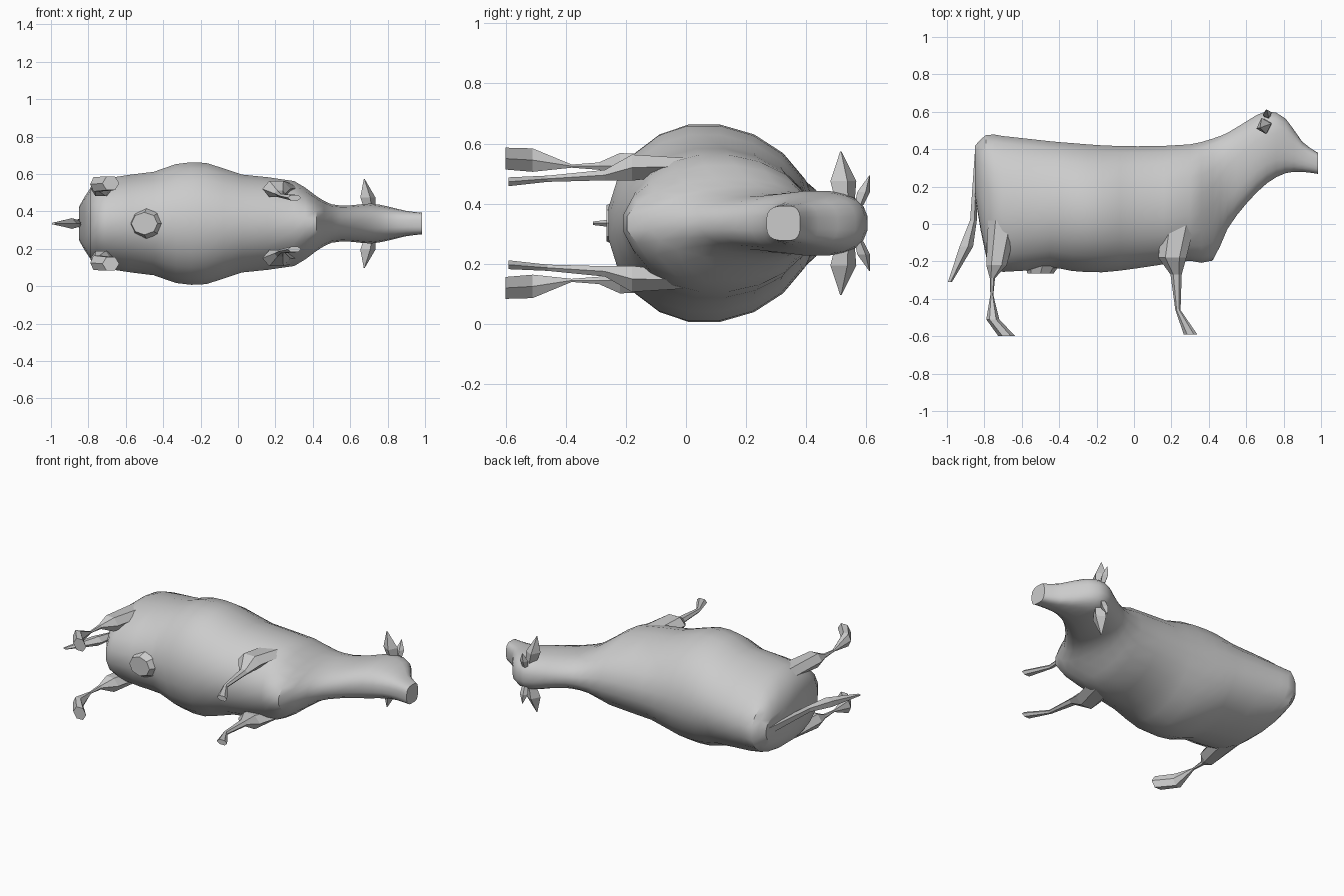
import bpy, bmesh, math
from mathutils import Vector

if "Cube" in bpy.data.objects:
    bpy.data.objects.remove(bpy.data.objects["Cube"])

MID = 0.335  # height of the animal's plane of symmetry (it lies on its side)

grey = bpy.data.materials.new("hide grey")
grey.diffuse_color = (0.6, 0.6, 0.6, 1)
grey.use_nodes = True
grey.node_tree.nodes["Principled BSDF"].inputs["Base Color"].default_value = grey.diffuse_color


def skin(name, rings, smooth=False):
    """Join equal rings of points into a closed surface."""
    bm = bmesh.new()
    loops = [[bm.verts.new(p) for p in r] for r in rings]
    n = len(loops[0])
    for a, b in zip(loops, loops[1:]):
        for i in range(n):
            j = (i + 1) % n
            bm.faces.new((a[i], a[j], b[j], b[i]))
    bm.faces.new(loops[0])
    bm.faces.new(loops[-1])
    bmesh.ops.recalc_face_normals(bm, faces=bm.faces)
    me = bpy.data.meshes.new(name)
    bm.to_mesh(me)
    bm.free()
    me.materials.append(grey)
    ob = bpy.data.objects.new(name, me)
    bpy.context.collection.objects.link(ob)
    if smooth:
        bpy.ops.object.select_all(action='DESELECT')
        ob.select_set(True)
        bpy.context.view_layer.objects.active = ob
        bpy.ops.object.shade_smooth_by_angle(angle=math.radians(40))


def refine(stations, steps=2):
    """Add in-between stations along a smooth curve."""
    s = [Vector(p) for p in stations]
    out = []
    for i in range(len(s) - 1):
        a, b = s[i], s[i + 1]
        w = b[0] - a[0]

        def slope(k):
            lo, hi = s[max(k - 1, 0)], s[min(k + 1, len(s) - 1)]
            return (hi - lo) * (w / (hi[0] - lo[0]))
        ma, mb = slope(i), slope(i + 1)
        for k in range(steps):
            t = k / steps
            out.append(a * (2*t**3 - 3*t**2 + 1) + ma * (t**3 - 2*t**2 + t)
                       + b * (3*t**2 - 2*t**3) + mb * (t**3 - t**2))
    return out + [s[-1]]


def section(x, top, bottom, half, n=20):
    """Egg-shaped slice across the body, boxier towards head and rump."""
    low = 0.46 if x < 0.3 else 0.46 + min((x - 0.3) * 0.6, 0.12)
    mid = bottom + (top - bottom) * low
    power = 0.85 if x < -0.75 else 1 if x < 0.4 else max(0.65, 1 - (x - 0.4) * 0.6)
    pts = []
    for i in range(n):
        t = 2 * math.pi * (i + 0.5) / n
        c, s = math.cos(t), math.sin(t)
        c = math.copysign(abs(c) ** power, c)
        s = math.copysign(abs(s) ** power, s)
        pts.append((x, mid + s * (top - mid if s > 0 else mid - bottom), MID + half * c))
    return pts


def limb(name, stations, sides=6, flip=1):
    """Tube along y: x, y, offset from the symmetry plane, x radius, z radius."""
    turn = [2 * math.pi * i / sides for i in range(sides)]
    skin(name, [[(x + rx * math.cos(a), y, MID + flip * z + rz * math.sin(a)) for a in turn]
                for x, y, z, rx, rz in stations])


def pair(name, stations):
    limb("upper_" + name, stations)
    limb("lower_" + name, stations, flip=-1)


# Trunk, neck and head: x, top, bottom, half width
trunk = [
    (-0.85, 0.42, 0.15, 0.09),
    (-0.79, 0.48, -0.18, 0.19),
    (-0.70, 0.475, -0.26, 0.245),
    (-0.45, 0.447, -0.235, 0.28),
    (-0.33, 0.437, -0.255, 0.322),
    (-0.17, 0.425, -0.262, 0.328),
    (0.02, 0.42, -0.24, 0.265),
    (0.30, 0.43, -0.20, 0.23),
    (0.42, 0.46, -0.20, 0.148),
    (0.50, 0.49, -0.03, 0.104),
    (0.60, 0.55, 0.105, 0.098),
    (0.71, 0.605, 0.215, 0.108),
    (0.81, 0.565, 0.27, 0.09),
    (0.90, 0.44, 0.278, 0.068),
    (0.985, 0.38, 0.267, 0.058),
]
skin("body", [section(*s) for s in refine(trunk)], True)

# Hind legs: thigh, thin shank and broad hoof
pair("hind_leg", [
    (-0.70, 0.02, 0.19, 0.08, 0.04),
    (-0.735, -0.22, 0.19, 0.055, 0.05),
    (-0.757, -0.29, 0.19, 0.014, 0.014),
    (-0.76, -0.38, 0.19, 0.008, 0.006),
    (-0.755, -0.51, 0.21, 0.035, 0.045),
    (-0.68, -0.60, 0.215, 0.045, 0.042),
])

# Front legs
pair("front_leg", [
    (0.24, 0.02, 0.19, 0.09, 0.03),
    (0.205, -0.18, 0.185, 0.075, 0.05),
    (0.225, -0.27, 0.16, 0.03, 0.02),
    (0.235, -0.46, 0.148, 0.014, 0.012),
    (0.302, -0.59, 0.138, 0.036, 0.017),
])

# Tail hanging behind the rump with a ragged tuft
limb("tail", [
    (-0.84, 0.40, 0, 0.012, 0.035),
    (-0.86, 0.02, 0, 0.02, 0.02),
    (-0.90, -0.12, 0, 0.04, 0.03),
    (-0.985, -0.31, 0, 0.012, 0.006),
], 5)

# Udder
limb("udder", [(-0.47, -0.14, 0, 0.13, 0.12), (-0.50, -0.265, 0, 0.07, 0.06)], 8)


def spike(name, root, tip, rx, ry, flip):
    """Four-sided point standing out sideways, swelling before its tip."""
    rings = []
    for t, k in ((0, 0.7), (0.45, 1), (1, 0.06)):
        x, y, z = Vector(root).lerp(Vector(tip), t)
        rings.append([(x + k * rx * math.cos(a), y + k * ry * math.sin(a), MID + flip * z)
                      for a in (0.3, 1.87, 3.44, 5.01)])
    skin(name, rings)


# Ears and short horns
for side, f in (("upper", 1), ("lower", -1)):
    spike(side + "_ear", (0.71, 0.53, 0.06), (0.675, 0.515, 0.238), 0.042, 0.045, f)
    spike(side + "_horn", (0.715, 0.575, 0.06), (0.71, 0.61, 0.158), 0.025, 0.022, f)
